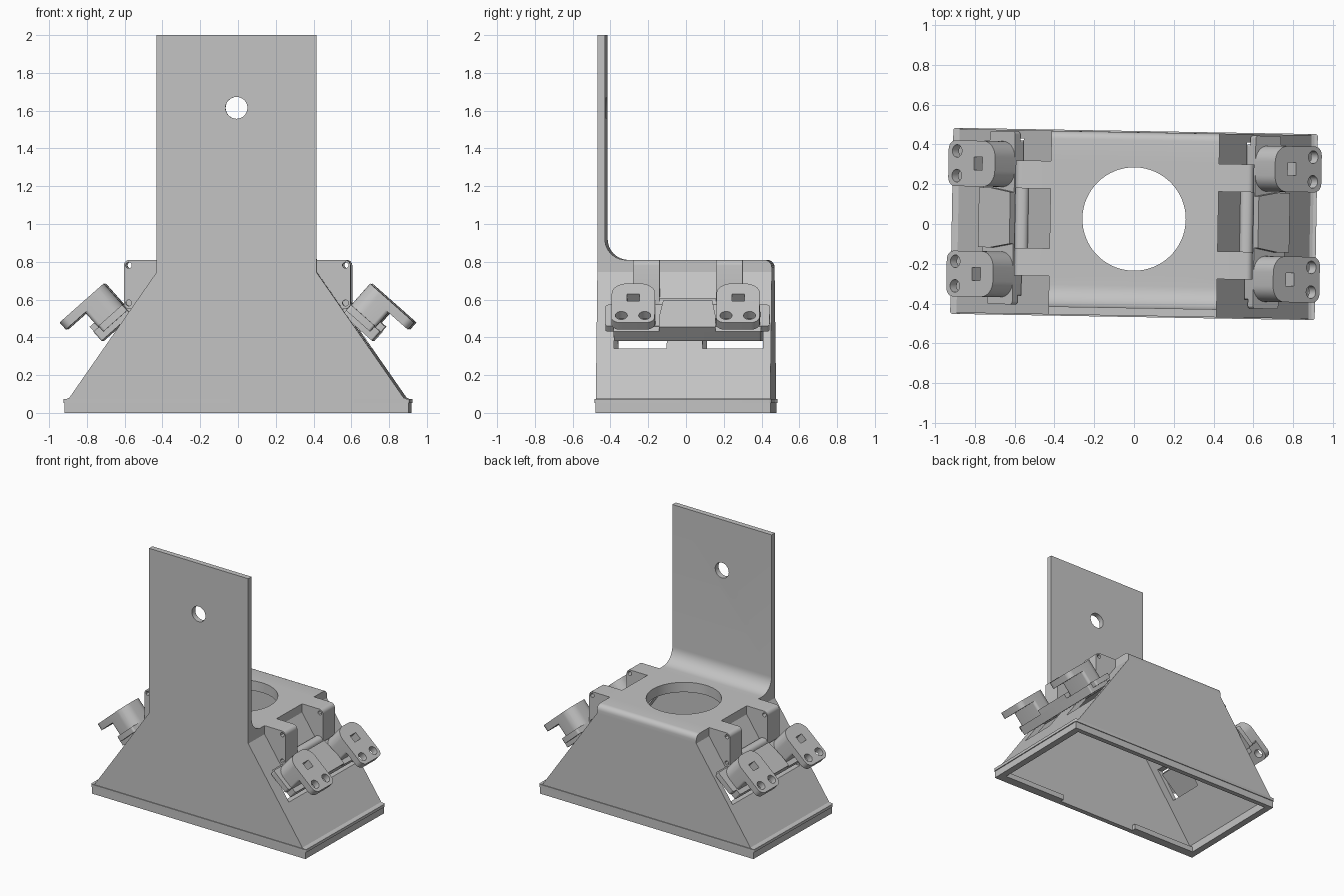
import bpy, bmesh, math
from mathutils import Matrix, Vector

cube = bpy.data.objects.get("Cube")
if cube:
    bpy.data.objects.remove(cube)

grey = bpy.data.materials.new("light_grey")
grey.use_nodes = True
colour = (0.55, 0.55, 0.55, 1)
grey.diffuse_color = colour
grey.node_tree.nodes["Principled BSDF"].inputs["Base Color"].default_value = colour

TURN = Matrix.Rotation(math.radians(-1), 4, 'Z')
XZ = Matrix(((1, 0, 0, 0), (0, 0, 1, 0), (0, 1, 0, 0), (0, 0, 0, 1)))   # profile x,z pulled along y
YZ = Matrix(((0, 0, 1, 0), (1, 0, 0, 0), (0, 1, 0, 0), (0, 0, 0, 1)))   # profile y,z pulled along x
XY = Matrix.Identity(4)


def rounded(corners, steps=6):
    """Outline from (a, b, radius) corners, each rounded by a curve."""
    pts = []
    for i, (a, b, r) in enumerate(corners):
        p = Vector((a, b))
        if not r:
            pts.append(p)
            continue
        before = p + (Vector(corners[i - 1][:2]) - p).normalized() * r
        after = p + (Vector(corners[(i + 1) % len(corners)][:2]) - p).normalized() * r
        for k in range(steps + 1):
            t = k / steps
            w = 0.707 * 2 * t * (1 - t)
            s = (1 - t) ** 2 + w + t * t
            pts.append((before * (1 - t) ** 2 + p * w + after * t * t) / s)
    return pts


def rect(a0, a1, b0, b1, r=0):
    return rounded([(a0, b0, r), (a1, b0, r), (a1, b1, r), (a0, b1, r)])


def circle(a, b, r, n=32):
    return [Vector((a + r * math.cos(2 * math.pi * k / n), b + r * math.sin(2 * math.pi * k / n)))
            for k in range(n)]


def prism(name, outline, lo, hi, frame=XY):
    bm = bmesh.new()
    rings = [[bm.verts.new(frame @ Vector((p[0], p[1], h))) for p in outline] for h in (lo, hi)]
    bm.faces.new(rings[0])
    bm.faces.new(rings[1])
    for i in range(len(outline)):
        bm.faces.new((rings[0][i - 1], rings[0][i], rings[1][i], rings[1][i - 1]))
    bm.normal_update()
    bmesh.ops.recalc_face_normals(bm, faces=bm.faces)
    if bm.calc_volume(signed=True) < 0:
        bmesh.ops.reverse_faces(bm, faces=bm.faces)
    mesh = bpy.data.meshes.new(name)
    bm.to_mesh(mesh)
    bm.free()
    mesh.materials.append(grey)
    obj = bpy.data.objects.new(name, mesh)
    bpy.context.collection.objects.link(obj)
    return obj


def combine(obj, others, mode='DIFFERENCE'):
    """Boolean each helper into obj, then remove the helper."""
    for other in others:
        mod = obj.modifiers.new("cut", 'BOOLEAN')
        mod.operation, mod.solver, mod.object = mode, 'EXACT', other
        graph = bpy.context.evaluated_depsgraph_get()
        mesh = bpy.data.meshes.new_from_object(obj.evaluated_get(graph))
        obj.modifiers.clear()
        obj.data = mesh
        bpy.data.objects.remove(other)


# Hood body with a rounded back top edge
half = [(0.91, 0), (0.91, 0.07), (0.885, 0.08), (0.423, 0.745), (0.423, 0.81)]
outer = half + [(-x, z) for x, z in reversed(half)]
hood = prism("hood", outer, -0.462, 0.462, XZ)
bm = bmesh.new()
bm.from_mesh(hood.data)
edge = [e for e in bm.edges if all(v.co.z > 0.8 and v.co.y > 0.4 for v in e.verts)]
bmesh.ops.bevel(bm, geom=edge, offset=0.04, segments=5, profile=0.5, affect='EDGES')
bm.to_mesh(hood.data)
bm.free()

# Back plate that sweeps up from the hood
plate = prism("upright_plate", rounded([(-0.462, 0.78, 0), (-0.462, 2, 0), (-0.422, 2, 0),
              (-0.422, 0.81, 0.11), (-0.25, 0.81, 0), (-0.25, 0.78, 0)], 10), -0.423, 0.423, YZ)
combine(hood, [plate], 'UNION')

# Hinge ears
EARS = ((-0.27, -0.13), (0.17, 0.31))
for s in (-1, 1):
    for y0, y1 in EARS:
        ear = prism("ear", rounded([(s * 0.39, 0.81, 0), (s * 0.6, 0.81, 0.03), (s * 0.6, 0.55, 0.03),
                    (s * 0.54, 0.55, 0), (s * 0.39, 0.77, 0)]), y0, y1, XZ)
        combine(hood, [ear], 'UNION')

# Hollow inside, round openings, pin holes and wall windows
inner = [(0.86, -0.02), (0.86, 0.06), (0.385, 0.735), (-0.385, 0.735), (-0.86, 0.06), (-0.86, -0.02)]
cuts = [prism("cavity", inner, -0.425, 0.425, XZ),
        prism("top_opening", circle(0, 0.025, 0.26, 64), 0.6, 0.9),
        prism("plate_hole", circle(0, 1.615, 0.058), -0.6, -0.3, XZ)]
for s in (-1, 1):
    for z in (0.782, 0.582):
        cuts.append(prism("pin_hole", circle(s * 0.574, z, 0.016, 12), -0.4, 0.4, XZ))
    for y0, y1 in ((-0.37, -0.09), (0.10, 0.42)):
        a, b = sorted((s * 0.5, s * 0.76))
        cuts.append(prism("window", rect(y0, y1, 0.342, 0.545), a, b, YZ))
combine(hood, cuts)

# Lip around the base
lip = prism("base_lip", rect(-0.917, 0.917, -0.468, 0.468, 0.012), 0.052, 0.074)
combine(lip, [prism("lip_inside", rect(-0.88, 0.88, -0.44, 0.44), 0, 0.2)])

# Inner ledge, broken in the middle of the front
for s in (-1, 1):
    a, b = sorted((s * 0.33, s * 0.87))
    prism("front_ledge", rect(a, b, -0.43, -0.395), 0.0, 0.04)

# Latch assemblies, one on each slope
for s, side in ((1, "left"), (-1, "right")):
    c, n = math.cos(math.radians(41.5)), math.sin(math.radians(41.5))
    tilt = Matrix(((s * c, 0, s * n, s * 0.705), (0, 1, 0, 0.02), (-n, 0, c, 0.685), (0, 0, 0, 1)))

    prism(side + "_rail", rect(0.0, 0.21, -0.39, 0.39, 0.01), -0.22, -0.155, tilt)
    prism(side + "_rail_ends", rect(0.0, 0.17, -0.435, 0.435, 0.015), -0.19, -0.15, tilt)
    prism(side + "_flap", rounded([(0, -0.13, 0), (0, 0.13, 0), (0.13, 0.15, 0), (0.21, 0.15, 0),
          (0.21, -0.15, 0), (0.13, -0.15, 0)]), -0.155, -0.12, tilt)
    prism(side + "_hinge_bar", rect(min(s * 0.53, s * 0.6), max(s * 0.53, s * 0.6), 0.53, 0.605, 0.03),
          -0.14, 0.18, XZ)

    for y in (-0.285, 0.27):
        clip = prism(side + "_clip", rounded([(0, y - 0.115, 0.08), (0.312, y - 0.115, 0.045),
                     (0.312, y + 0.115, 0.045), (0, y + 0.115, 0.08)], 8), -0.05, 0, tilt)
        body = prism("clip_body", rounded([(0, y - 0.115, 0.08), (0.175, y - 0.115, 0.02),
                     (0.175, y + 0.115, 0.02), (0, y + 0.115, 0.08)], 8), -0.16, -0.02, tilt)
        combine(clip, [body], 'UNION')
        holes = [prism("clip_hole", circle(0.255, y + d, 0.032, 24), -0.1, 0.05, tilt)
                 for d in (-0.062, 0.062)]
        holes.append(prism("clip_socket", rect(0.085, 0.14, y - 0.033, y + 0.033), -0.08, 0.05, tilt))
        combine(clip, holes)

# Slight turn of the whole model, and smooth curved faces
for obj in bpy.context.collection.objects:
    if obj.type == 'MESH' and grey.name in obj.data.materials:
        obj.data.transform(TURN)
        bpy.ops.object.select_all(action='DESELECT')
        obj.select_set(True)
        bpy.context.view_layer.objects.active = obj
        bpy.ops.object.shade_smooth_by_angle(angle=math.radians(30))
